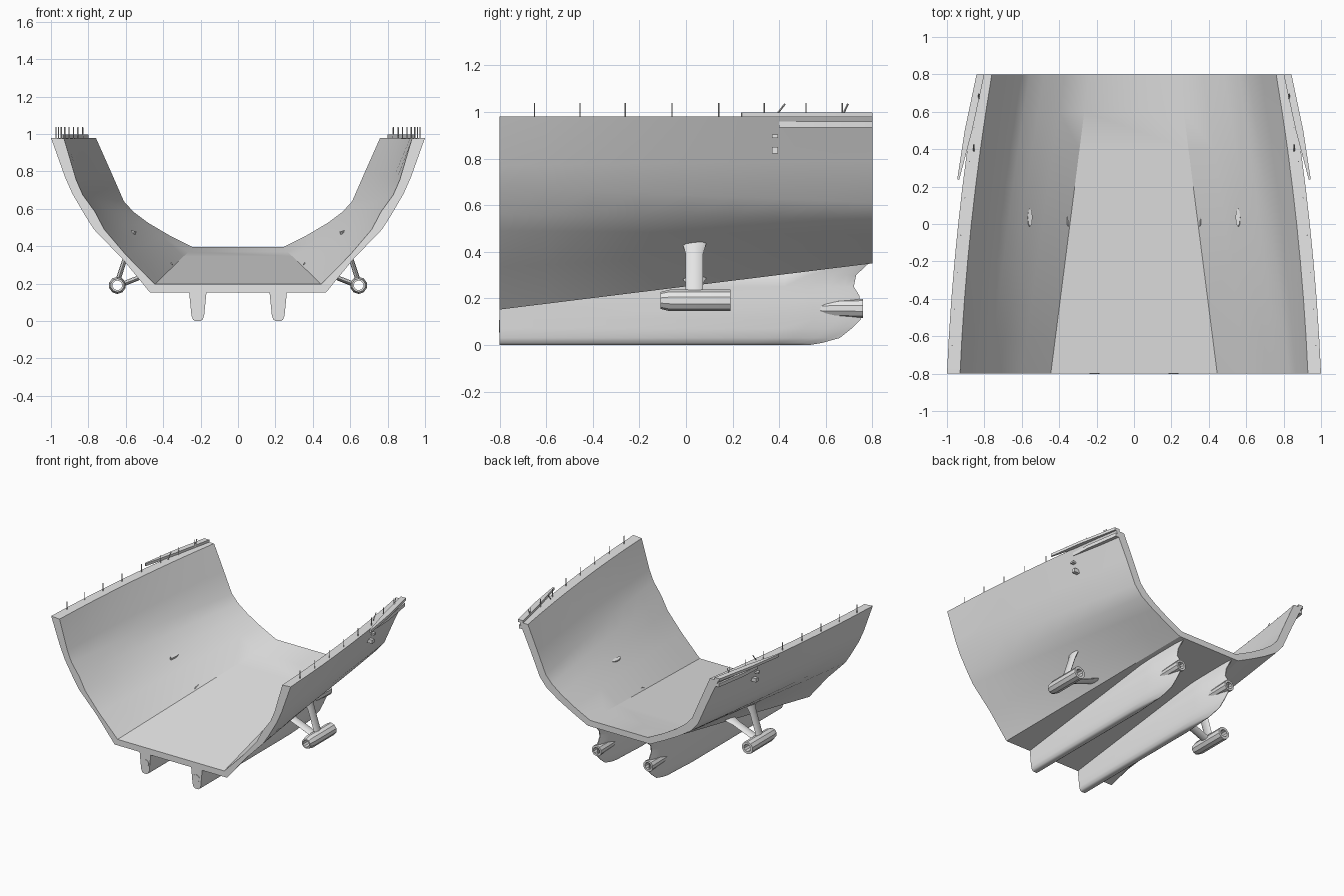
import bpy, bmesh, math
from mathutils import Vector

cube = bpy.data.objects.get("Cube")
if cube:
    bpy.data.objects.remove(cube, do_unlink=True)

grey = bpy.data.materials.new("pale grey")
grey.diffuse_color = (0.8, 0.8, 0.8, 1)
grey.use_nodes = True
grey.node_tree.nodes["Principled BSDF"].inputs["Base Color"].default_value = (0.8, 0.8, 0.8, 1)


def finish(bm, name, angle=30):
    bmesh.ops.remove_doubles(bm, verts=bm.verts, dist=0.0001)
    bmesh.ops.recalc_face_normals(bm, faces=bm.faces)
    mesh = bpy.data.meshes.new(name)
    bm.to_mesh(mesh)
    bm.free()
    mesh.materials.append(grey)
    obj = bpy.data.objects.new(name, mesh)
    bpy.context.collection.objects.link(obj)
    bpy.ops.object.select_all(action="DESELECT")
    obj.select_set(True)
    bpy.context.view_layer.objects.active = obj
    bpy.ops.object.shade_smooth_by_angle(angle=math.radians(angle))
    return obj


def loft(name, rings, caps=True, angle=30):
    """Skin a row of closed rings with equal point counts."""
    bm = bmesh.new()
    rows = [[bm.verts.new(p) for p in ring] for ring in rings]
    n = len(rows[0])
    for a, b in zip(rows, rows[1:]):
        for i in range(n):
            j = (i + 1) % n
            bm.faces.new((a[i], a[j], b[j], b[i]))
    if caps:
        bm.faces.new(rows[0])
        bm.faces.new(rows[-1])
    return finish(bm, name, angle)


def revolve(name, x, z, profile, sides=10, caps=True):
    """Turn (radius, y) pairs around a fore-and-aft axis."""
    angles = [math.tau * (i + 0.5) / sides for i in range(sides)]
    rings = [[(x + r * math.cos(a), y, z + r * math.sin(a)) for a in angles] for r, y in profile]
    return loft(name, rings, caps)


def prism(name, outline, bottom, top):
    return loft(name, [[(x, y, h) for x, y in outline] for h in (bottom, top)])


def post(name, start, end, radius):
    start, end = Vector(start), Vector(end)
    turn = (end - start).to_track_quat("Z", "Y")
    rings = [[c + turn @ Vector((radius * math.cos(k * math.pi / 2), radius * math.sin(k * math.pi / 2), 0))
              for k in range(4)] for c in (start, end)]
    return loft(name, rings)


# Hull shell: half sections from rail to keel, at the front and at the stern
OUTER_FRONT = [(1.0, .98), (.925, .77), (.885, .68), (.815, .56), (.77, .49), (.62, .335), (.47, .152)]
INNER_FRONT = [(.93, .975), (.865, .755), (.83, .675), (.765, .585), (.715, .49), (.6, .355), (.445, .197)]
OUTER_STERN = [(.83, .98), (.74, .79), (.66, .61), (.6, .54), (.5, .475), (.38, .41), (.26, .35)]
INNER_STERN = [(.76, .98), (.68, .8), (.61, .64), (.56, .585), (.48, .525), (.37, .46), (.24, .395)]


def section(front, stern, y):
    t = (y + 0.8) / 1.6
    bulge = 0.025 * (1 - (y / 0.8) ** 2)
    return [(a[0] + (b[0] - a[0]) * t + bulge * max(0, a[1] - 0.3) / 0.68,
             a[1] + (b[1] - a[1]) * t) for a, b in zip(front, stern)]


def rail_x(y, inset=0.035):
    return section(OUTER_FRONT, OUTER_STERN, y)[0][0] - inset


bm = bmesh.new()
rows = []
for k in range(9):
    y = -0.8 + 0.2 * k
    out = section(OUTER_FRONT, OUTER_STERN, y)
    inn = section(INNER_FRONT, INNER_STERN, y)
    out = [(-x, z) for x, z in out] + out[::-1]
    inn = [(-x, z) for x, z in inn] + inn[::-1]
    rows.append([bm.verts.new((x, y, z)) for x, z in out + inn[::-1]])
n = len(rows[0])
for a, b in zip(rows, rows[1:]):
    for i in range(n):
        j = (i + 1) % n
        bm.faces.new((a[i], a[j], b[j], b[i]))
for row in (rows[0], rows[-1]):
    for i in range(n // 2 - 1):
        bm.faces.new((row[i], row[i + 1], row[n - 2 - i], row[n - 1 - i]))
finish(bm, "hull_shell", 28)

# Skeg levels: height, stern end, half width
SKEG = [(0, .53, .014), (.008, .58, .026), (.03, .66, .034), (.07, .71, .038), (.11, .75, .042),
        (.17, .745, .048), (.21, .745, .05), (.25, .72, .052), (.30, .73, .055), (.365, .8, .055)]


def taper(d):
    return 0.06 + 0.94 * min(1, d / 0.3) ** 0.75


def skeg(side, name):
    rings = []
    for z, end, half in SKEG:
        start = -0.8 + max(0, z - 0.17) / 0.2 * 1.6
        ys = [max(start, end - d) for d in (1.6, .3, .2, .1, .04, 0)]
        ys[0] = start
        edge = [(half * taper(end - y), y) for y in ys]
        rings.append([(side * 0.215 + w, y, z) for w, y in edge]
                     + [(side * 0.215 - w, y, z) for w, y in edge[::-1]])
    loft(name, rings, angle=40)


for side, label in ((1, "left"), (-1, "right")):
    # Skegs with their propeller shaft housings
    skeg(side, label + "_skeg")
    revolve(label + "_shaft_housing", side * 0.215, 0.157,
            [(.006, .48), (.025, .53), (.036, .6), (.041, .76), (.026, .76), (.026, .72)])
    revolve(label + "_shaft_end", side * 0.212, 0.08, [(.028, -.803), (.028, -.79)], 12)

    # Hollow outboard pods
    revolve(label + "_pod", side * 0.645, 0.191,
            [(.036, -.11), (.046, -.07), (.046, .19), (.028, .19), (.028, .15),
             (.026, -.08), (.026, -.11), (.036, -.11)], 10, False)

    # Lens-section struts holding each pod to the hull
    for tag, foot, head in (("upper", (.64, .225), (.555, .482)), ("lower", (.61, .2), (.35, .303))):
        along = Vector((head[0] - foot[0], 0, head[1] - foot[1]))
        across = Vector((along.z, 0, -along.x)).normalized()
        rings = []
        for t, wide in ((0, 1), (.1, 1), (.65, 1), (.8, 1.3), (1, 1.3)):
            c = Vector((foot[0], 0.036, foot[1])) + along * t
            ring = []
            for k in range(8):
                a = math.tau * k / 8
                p = c + across * 0.013 * math.sin(a) + Vector((0, 0.038 * wide * math.cos(a), 0))
                ring.append((side * p.x, p.y, p.z))
            rings.append(ring)
        loft(label + "_" + tag + "_strut", rings, angle=50)

    # Rail stanchions along the top edge
    for y in (-.65, -.455, -.26, -.06, .14, .335, .515, .67):
        x = side * rail_x(y, 0.02)
        post(label + "_stanchion", (x, y, .97), (x, y, 1.038), 0.003)
    x = side * rail_x(0.4)
    post(label + "_leaning_stay", (x, .39, .99), (x, .425, 1.035), 0.004)
    post(label + "_stern_stay", (x * 0.97, .695, 1.035), (x * 0.97, .665, .97), 0.004)

    # Narrow fenders outside the rail toward the stern
    stern_x = rail_x(0.8, 0)
    top_plan = [(.935, .235), (.945, .24), (.905, .5), (stern_x + .012, .8), (stern_x - .03, .8), (.865, .5)]
    prism(label + "_upper_fender", [(side * a, b) for a, b in top_plan], 0.978, 0.998)
    low_plan = [(rail_x(.4, .01), .4), (rail_x(.55, -.004), .55), (stern_x + .004, .8), (stern_x - .03, .8)]
    prism(label + "_lower_fender", [(side * a, b) for a, b in low_plan], 0.932, 0.958)

    # Small fittings on the outer plating
    for z, h, x in ((.835, .014, .85), (.895, .007, .865)):
        plan = [(x - .03, .368), (x + .012, .368), (x + .012, .395), (x - .03, .395)]
        prism(label + "_side_fitting", [(side * a, b) for a, b in plan], z - h, z + h)
